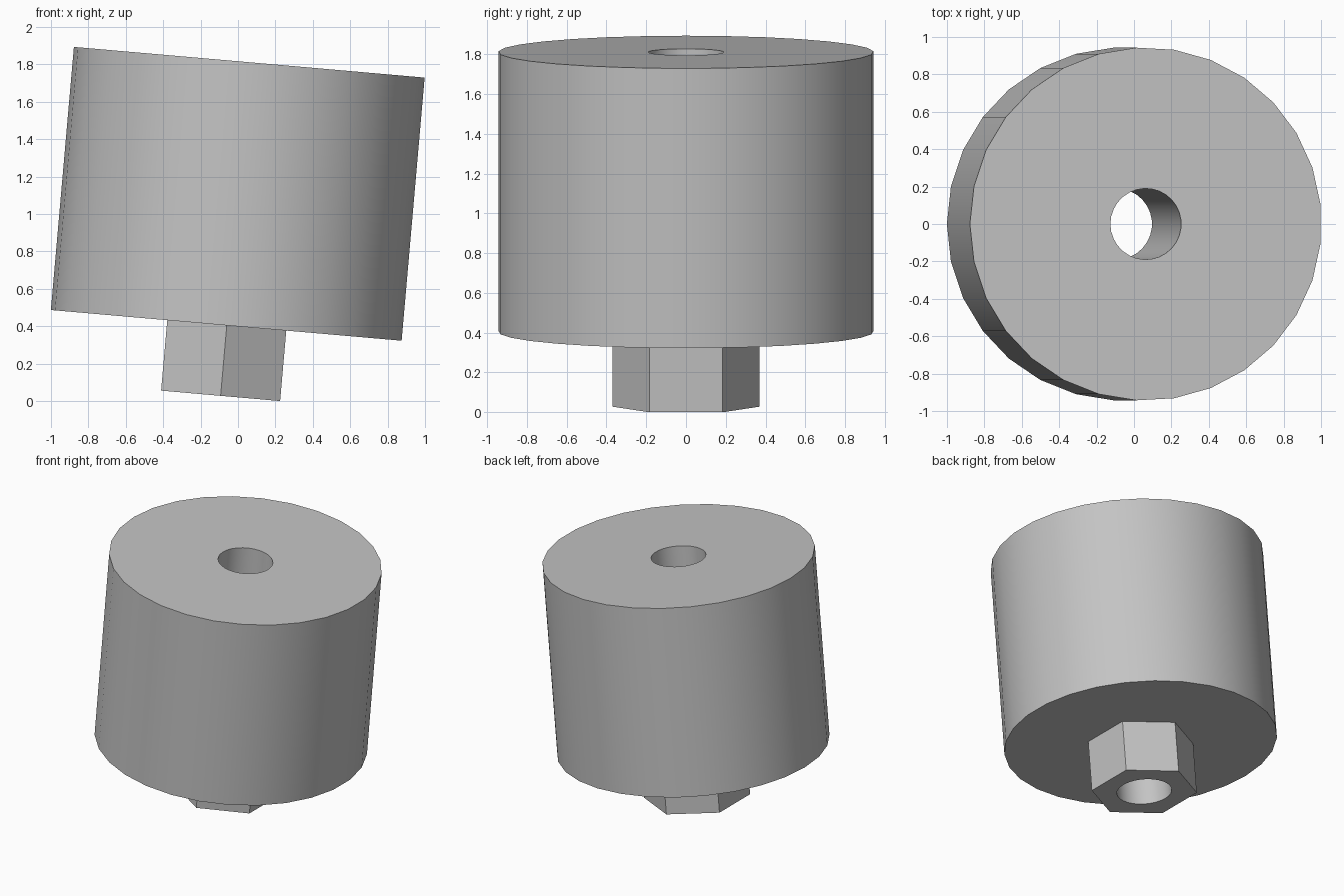
import bpy, bmesh, math

old = bpy.data.objects.get("Cube")
if old:
    bpy.data.objects.remove(old, do_unlink=True)

SIDES = 29
BODY_R, BORE_R, HEX_R = 0.944, 0.19, 0.3688
HEX_H, BODY_H = 0.378, 1.412
TILT = math.radians(5)

grey = bpy.data.materials.new("plain_grey")
grey.use_nodes = True
colour = (0.55, 0.55, 0.55, 1)
grey.diffuse_color = colour
grey.node_tree.nodes["Principled BSDF"].inputs["Base Color"].default_value = colour

bm = bmesh.new()


def ring(radius, z, sides=SIDES, phase=math.pi):
    """Closed loop of vertices and edges around the axis."""
    verts = []
    for i in range(sides):
        a = phase + math.tau * i / sides
        verts.append(bm.verts.new((radius * math.cos(a), radius * math.sin(a), z)))
    edges = [bm.edges.new((verts[i - 1], verts[i])) for i in range(sides)]
    return verts, edges


def wall(low, high):
    """Straight side between two matching loops."""
    a, b = low[0], high[0]
    for i in range(len(a)):
        bm.faces.new((a[i - 1], a[i], b[i], b[i - 1]))


def flat_cap(outer, inner):
    """Flat face with a hole in it."""
    bmesh.ops.triangle_fill(bm, use_beauty=True, use_dissolve=False,
                            edges=outer[1] + inner[1])


top = HEX_H + BODY_H
hex_low = ring(HEX_R, 0, 6, math.pi / 2)
hex_high = ring(HEX_R, HEX_H, 6, math.pi / 2)
body_low, body_high = ring(BODY_R, HEX_H), ring(BODY_R, top)
bore_low, bore_high = ring(BORE_R, 0), ring(BORE_R, top)

# Hexagonal boss, drum and through bore
wall(hex_low, hex_high)
wall(body_low, body_high)
wall(bore_low, bore_high)

# Underside of the boss, underside of the drum, top of the drum
flat_cap(hex_low, bore_low)
flat_cap(body_low, hex_high)
flat_cap(body_high, bore_high)

bmesh.ops.recalc_face_normals(bm, faces=bm.faces[:])
mesh = bpy.data.meshes.new("drum_with_hex_boss")
bm.to_mesh(mesh)
bm.free()
mesh.materials.append(grey)

# Whole part leans toward +x
drum = bpy.data.objects.new("drum_with_hex_boss", mesh)
bpy.context.collection.objects.link(drum)
drum.location = (-0.093, 0, HEX_R * math.cos(math.pi / 6) * math.sin(TILT))
drum.rotation_euler = (0, TILT, 0)

bpy.ops.object.select_all(action='DESELECT')
drum.select_set(True)
bpy.context.view_layer.objects.active = drum
bpy.ops.object.shade_smooth_by_angle(angle=math.radians(30))
